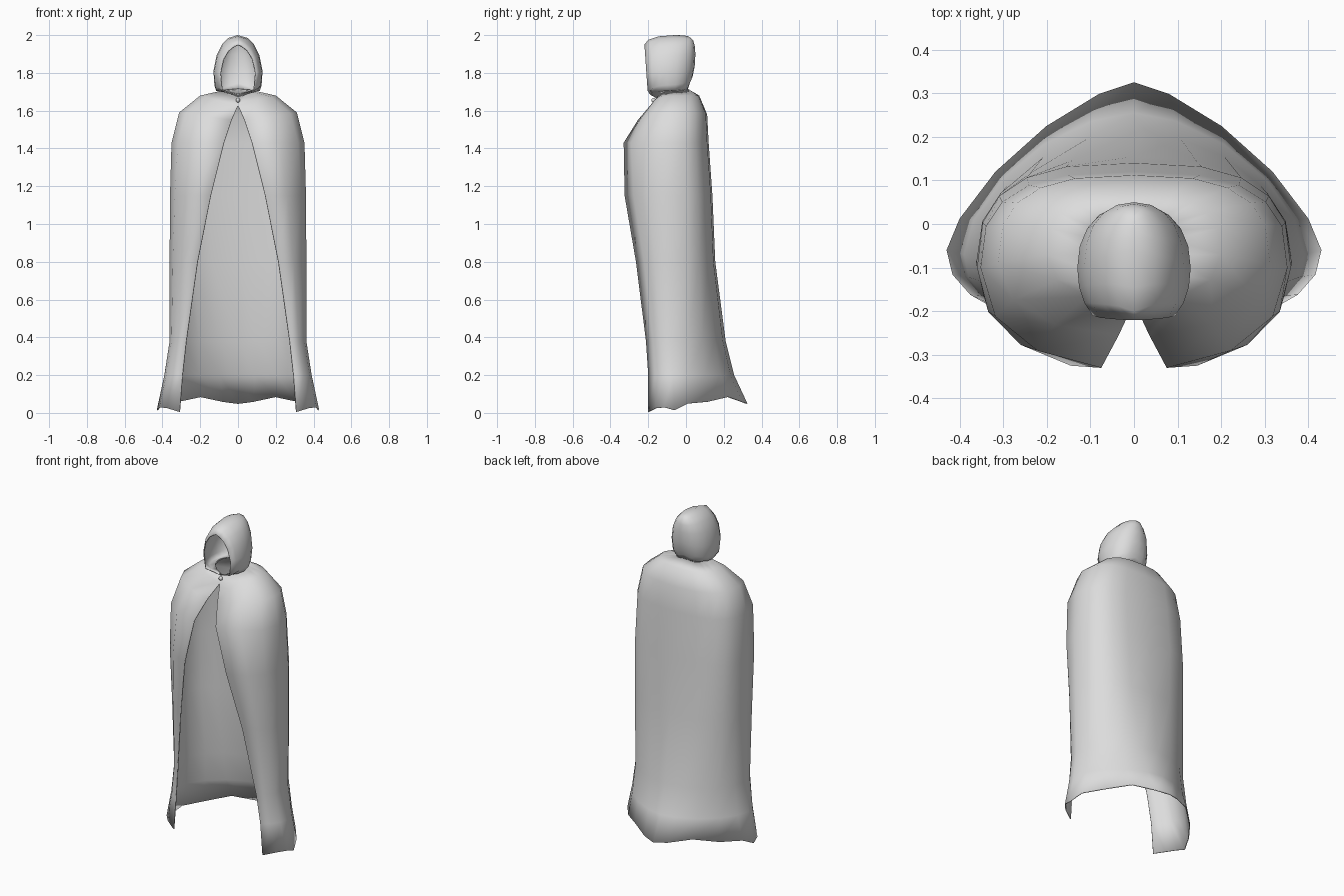
import bpy
import bmesh
from math import sin, cos, asin, pi

default_cube = bpy.data.objects.get("Cube")
if default_cube:
    bpy.data.objects.remove(default_cube, do_unlink=True)

FRONT_STEPS = 3
BACK_STEPS = 5


def make_material(name, colour):
    material = bpy.data.materials.new(name)
    material.use_nodes = True
    material.diffuse_color = colour
    material.node_tree.nodes["Principled BSDF"].inputs["Base Color"].default_value = colour
    return material


cloth_grey = make_material("cloth grey", (0.72, 0.72, 0.72, 1))


def half_ring(level, back_power, front_power=2.2):
    """Points from the front opening edge, round the side, to the back centre."""
    z_front, z_side, z_back, edge_x, edge_y, width, side_y, back_y = level
    points = []
    # front quarter, cut off at the opening edge
    start = asin((edge_x / width) ** (front_power / 2))
    depth = (side_y - edge_y) / cos(start) ** (2 / front_power)
    for i in range(FRONT_STEPS):
        t = i / FRONT_STEPS
        a = start + (pi / 2 - start) * t
        x = width * sin(a) ** (2 / front_power)
        y = side_y - depth * cos(a) ** (2 / front_power)
        points.append([x, y, z_front + (z_side - z_front) * sin(t * pi / 2)])
    # back quarter
    for i in range(BACK_STEPS + 1):
        a = pi / 2 * (1 - i / BACK_STEPS)
        x = width * max(sin(a), 0) ** (2 / back_power)
        y = side_y + (back_y - side_y) * max(cos(a), 0) ** (2 / back_power)
        points.append([x, y, z_side + (z_back - z_side) * (1 - sin(a))])
    return points


def loft(name, levels, power_at, hem=None):
    """Skin mirrored half rings, listed from the bottom up, into a cloth shell."""
    bm = bmesh.new()
    rows = []
    for index, level in enumerate(levels):
        half = half_ring(level, power_at(level[2]))
        if hem and index == 0:
            for point, height in zip(half, hem):
                point[2] = height
        other = [[-x, y, z] for x, y, z in reversed(half[:-1])]
        rows.append([bm.verts.new(p) for p in half + other])
    for low, high in zip(rows, rows[1:]):
        for i in range(len(low) - 1):
            bm.faces.new((low[i], low[i + 1], high[i + 1], high[i]))
    bmesh.ops.remove_doubles(bm, verts=bm.verts, dist=0.005)
    mesh = bpy.data.meshes.new(name)
    bm.to_mesh(mesh)
    bm.free()
    obj = bpy.data.objects.new(name, mesh)
    bpy.context.collection.objects.link(obj)
    mesh.materials.append(cloth_grey)
    solid = obj.modifiers.new("cloth thickness", "SOLIDIFY")
    solid.thickness = 0.006
    return obj


def smooth(obj):
    bpy.ops.object.select_all(action="DESELECT")
    obj.select_set(True)
    bpy.context.view_layer.objects.active = obj
    bpy.ops.object.shade_smooth_by_angle(angle=pi / 3)


# Each level: z front, z side, z back, edge x, edge y, half width, side y, back y
cloak_levels = [
    (0, 0, 0, .31, -.2, .43, -.06, .325),
    (.2, .2, .2, .295, -.2, .39, -.07, .255),
    (.38, .38, .38, .275, -.212, .362, -.08, .21),
    (.8, .8, .8, .215, -.265, .362, -.09, .155),
    (1.15, 1.15, 1.15, .145, -.325, .36, -.1, .14),
    (1.43, 1.43, 1.43, .075, -.33, .352, -.1, .12),
    (1.55, 1.59, 1.58, .035, -.255, .312, -.09, .112),
    (1.63, 1.68, 1.68, 0, -.18, .2, -.07, .07),
    (1.665, 1.705, 1.715, 0, -.155, .09, -.07, .01),
]
wavy_hem = [.005, .025, .03, .015, .05, .06, .085, .06, .05]
cloak = loft("cloak", cloak_levels, lambda z: 1.4 + 1.4 * min(1, z), wavy_hem)

hood_levels = [
    (1.665, 1.705, 1.715, 0, -.155, .09, -.07, .01),
    (1.685, 1.705, 1.745, 0, -.19, .115, -.1, .02),
    (1.705, 1.735, 1.78, .085, -.203, .125, -.1, .035),
    (1.8, 1.81, 1.835, .095, -.21, .13, -.1, .046),
    (1.875, 1.895, 1.9, .078, -.215, .113, -.09, .05),
    (1.92, 1.95, 1.945, .05, -.218, .085, -.08, .046),
    (1.942, 1.985, 1.972, .02, -.22, .05, -.07, .038),
    (1.95, 2, 1.988, 0, -.22, .002, -.06, .02),
]
hood = loft("hood", hood_levels, lambda z: 2.2)

# small fastening under the chin
bpy.ops.mesh.primitive_uv_sphere_add(segments=10, ring_count=6, radius=0.012,
                                     location=(0, -.172, 1.655))
clasp = bpy.context.object
clasp.name = "neck_clasp"
clasp.data.materials.append(cloth_grey)

for part in (cloak, hood, clasp):
    smooth(part)
